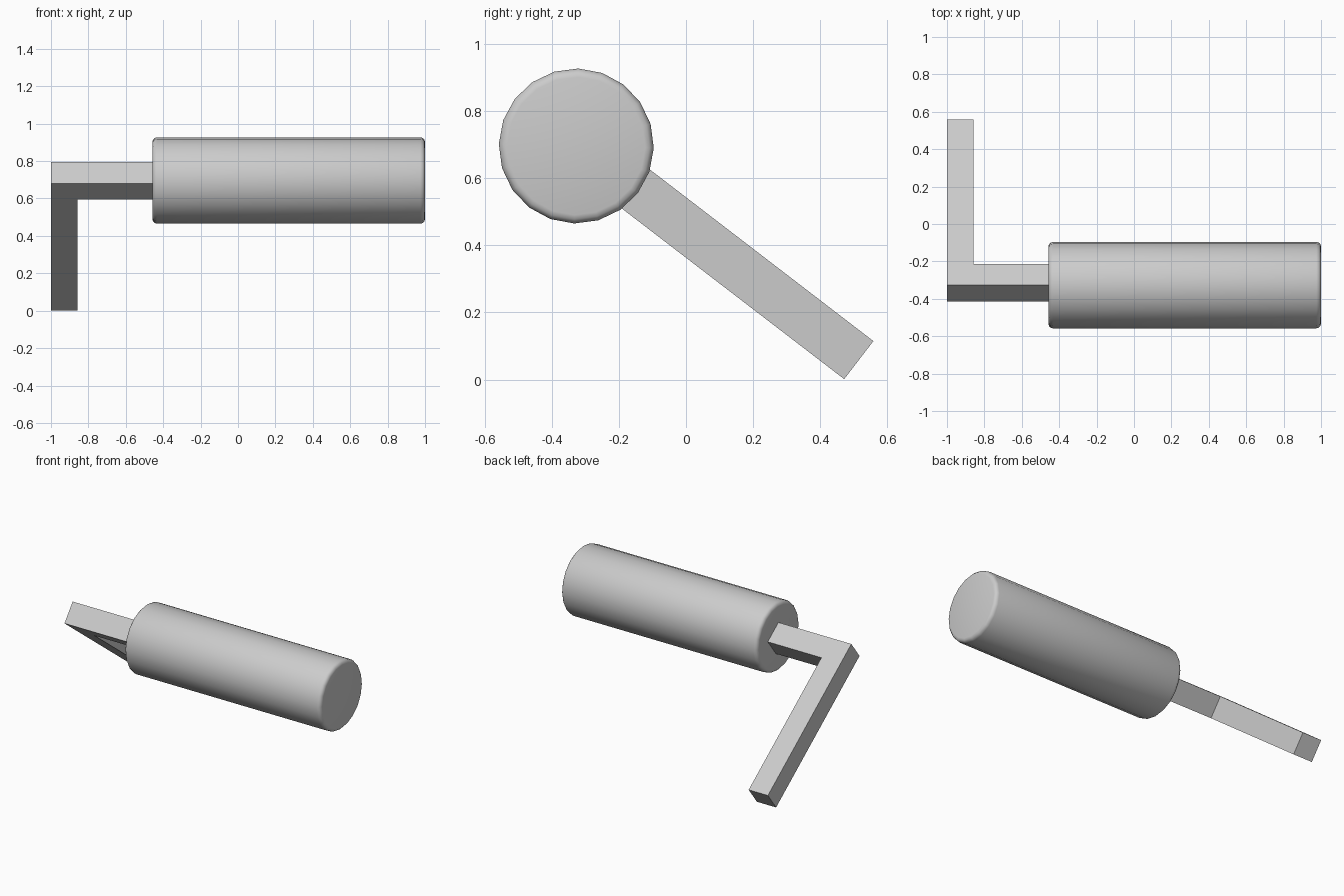
import bpy, bmesh
from math import radians
from mathutils import Matrix

if "Cube" in bpy.data.objects:
    bpy.data.objects.remove(bpy.data.objects["Cube"])

TILT = Matrix.Rotation(radians(-37.5), 4, 'X')


def add_object(name, bm, location):
    bmesh.ops.recalc_face_normals(bm, faces=bm.faces)
    mesh = bpy.data.meshes.new(name)
    bm.to_mesh(mesh)
    bm.free()
    obj = bpy.data.objects.new(name, mesh)
    bpy.context.collection.objects.link(obj)
    obj.matrix_world = Matrix.Translation(location) @ TILT
    return obj


# Roller: 20-sided drum along x with softened rims
x0, x1, radius = -0.458, 1.0, 0.231
bm = bmesh.new()
bmesh.ops.create_cone(bm, cap_ends=True, segments=20, radius1=radius,
                      radius2=radius, depth=x1 - x0,
                      matrix=Matrix.Rotation(radians(90), 4, 'Y'))
rims = [e for e in bm.edges if abs(e.verts[0].co.x - e.verts[1].co.x) < 1e-4]
bmesh.ops.bevel(bm, geom=rims, offset=0.025, segments=3, profile=0.5,
                affect='EDGES')
for f in bm.faces:
    f.smooth = True
add_object("roller", bm, ((x0 + x1) / 2, -0.327, 0.696))

# Bent handle: L-shaped square bar, drawn flat then extruded and tilted
w = 0.143
h = w / 2
outline = [(-1, -h), (x0 + 0.01, -h), (x0 + 0.01, h), (-1 + w, h),
           (-1 + w, 1.045), (-1, 1.045)]
bm = bmesh.new()
face = bm.faces.new([bm.verts.new((x, y, -h)) for x, y in outline])
ext = bmesh.ops.extrude_face_region(bm, geom=[face])
bmesh.ops.translate(bm, vec=(0, 0, w),
                    verts=[g for g in ext["geom"]
                           if isinstance(g, bmesh.types.BMVert)])
add_object("handle", bm, (0, -0.314, 0.694))
